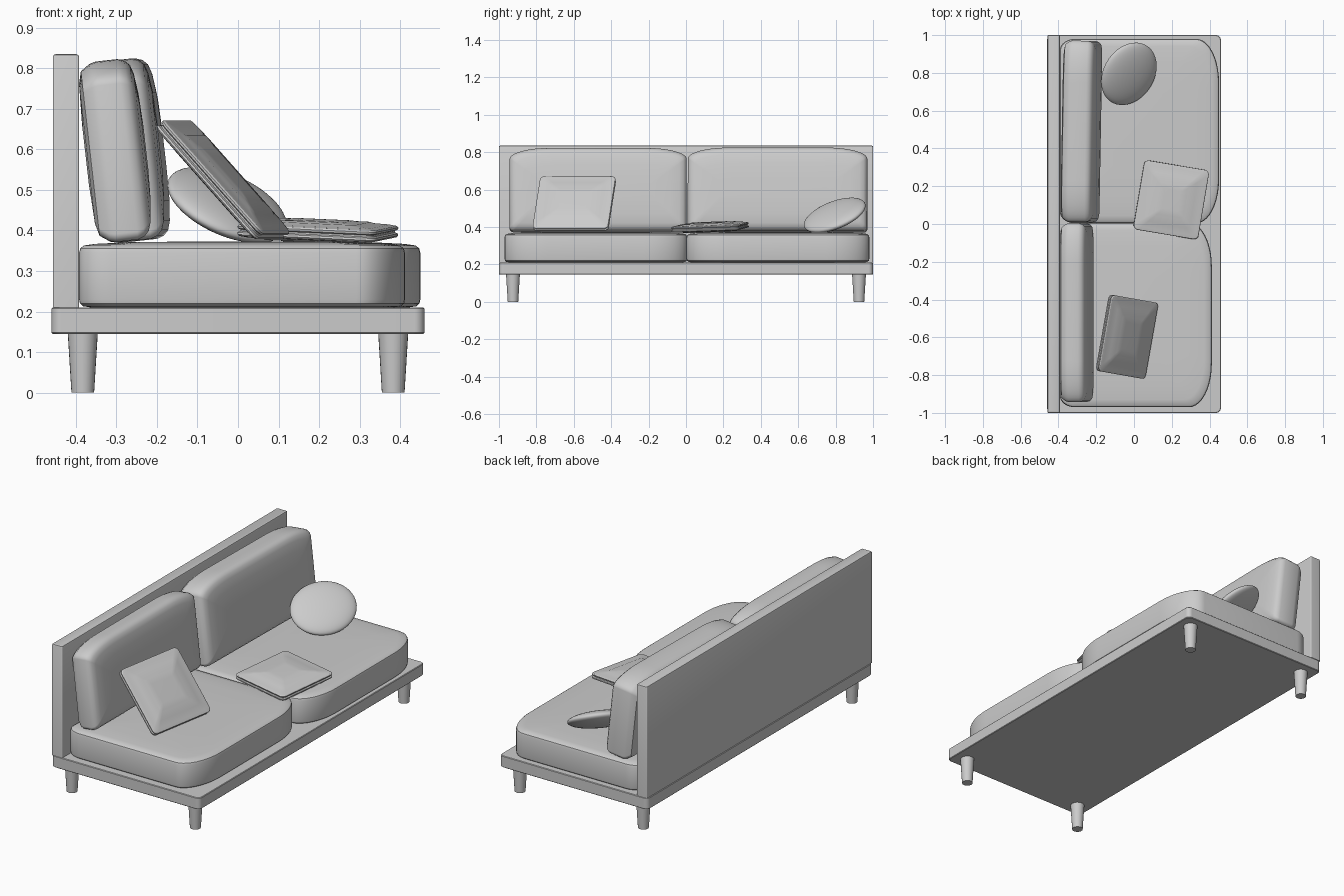
import bpy, bmesh
from math import sin, cos, pi, radians
from mathutils import Matrix, Vector

if "Cube" in bpy.data.objects:
    bpy.data.objects.remove(bpy.data.objects["Cube"])


def finish(name, bm, matrix=Matrix(), angle=35):
    bmesh.ops.recalc_face_normals(bm, faces=bm.faces)
    mesh = bpy.data.meshes.new(name)
    bm.to_mesh(mesh)
    bm.free()
    ob = bpy.data.objects.new(name, mesh)
    bpy.context.collection.objects.link(ob)
    ob.matrix_world = matrix
    bpy.ops.object.select_all(action='DESELECT')
    ob.select_set(True)
    bpy.context.view_layer.objects.active = ob
    bpy.ops.object.shade_smooth_by_angle(angle=radians(angle))
    return ob


def outline(hx, hy, corners, seg=10):
    """Rectangle with elliptical corners, order ++, -+, --, +-."""
    pts = []
    for k, (sx, sy) in enumerate([(1, 1), (-1, 1), (-1, -1), (1, -1)]):
        rx, ry = corners[k]
        for i in range(seg + 1):
            a = k * pi / 2 + i / seg * pi / 2
            pts.append((sx * (hx - rx) + rx * cos(a), sy * (hy - ry) + ry * sin(a)))
    return pts


def loft(name, hx, hy, corners, profile, matrix, angle=35):
    """Stack scaled outlines; profile is a list of (inset, height)."""
    bm = bmesh.new()
    pts = outline(hx, hy, corners)
    rings = [[bm.verts.new((x * (hx - i) / hx, y * (hy - i) / hy, z)) for x, y in pts]
             for i, z in profile]
    n = len(pts)
    for a, b in zip(rings, rings[1:]):
        for j in range(n):
            bm.faces.new((a[j], a[(j + 1) % n], b[(j + 1) % n], b[j]))
    bm.faces.new(rings[0])
    bm.faces.new(rings[-1])
    return finish(name, bm, matrix, angle)


def T(*v):
    return Matrix.Translation(v)


def R(deg, axis):
    return Matrix.Rotation(radians(deg), 4, axis)


# Platform and back panel
loft("base", 0.46, 1.0, [(0.025, 0.025)] * 4,
     [(0.003, 0.145), (0, 0.148), (0, 0.207), (0.003, 0.21)], Matrix())
loft("back_panel", 0.0325, 1.0, [(0.005, 0.005)] * 4,
     [(0, 0.21), (0, 0.828), (0.002, 0.833), (0.007, 0.835)], T(-0.4245, 0, 0))

# Tapered legs
for sx in (-1, 1):
    for sy in (-1, 1):
        bm = bmesh.new()
        bmesh.ops.create_cone(bm, cap_ends=True, segments=24, radius1=0.028,
                              radius2=0.037, depth=0.146)
        finish("leg", bm, T(sx * 0.383, sy * 0.925, 0.073))

# Seat cushions with softly rounded fronts
seat_profile = [(0.03, 0.21), (0.01, 0.213), (0.002, 0.22), (0, 0.23), (0, 0.345),
                (0.003, 0.356), (0.012, 0.363), (0.04, 0.367), (0.12, 0.371), (0.28, 0.373)]
for name, x1, y0, y1 in (("seat_cushion_left", 0.412, -0.97, 0.006),
                         ("seat_cushion_right", 0.45, 0.004, 0.98)):
    x0 = -0.392
    loft(name, (x1 - x0) / 2, (y1 - y0) / 2,
         [(0.12, 0.23), (0.08, 0.06), (0.08, 0.06), (0.12, 0.23)],
         seat_profile, T((x0 + x1) / 2, (y0 + y1) / 2, 0))

# Leaning back cushions: local x = width, y = height, z = thickness
upright = Matrix(((0, 0, 1, 0), (1, 0, 0, 0), (0, 1, 0, 0), (0, 0, 0, 1)))
for name, x, y0, y1, t, yaw in (("back_cushion_left", -0.302, -0.943, 0.004, 0.075, 0),
                                ("back_cushion_right", -0.277, 0.01, 0.97, 0.09, -1)):
    prof = [(0.15, -t), (0.05, -t + 0.004), (0.02, -t + 0.012), (0.004, -t + 0.035), (0, -t + 0.05),
            (0, t - 0.045), (0.006, t - 0.028), (0.018, t - 0.016), (0.04, t - 0.009),
            (0.09, t - 0.003), (0.17, t)]
    loft(name, (y1 - y0) / 2, 0.224, [(0.22, 0.06), (0.22, 0.06), (0.02, 0.02), (0.02, 0.02)],
         prof, T(x, (y0 + y1) / 2, 0.597) @ R(yaw, 'Z') @ R(-6.5, 'Y') @ upright)

# Square throw pillows with concentric stepped quilting
half = [(0.13, 0.027), (0.10, 0.026), (0.092, 0.024), (0.062, 0.023), (0.054, 0.020),
        (0.02, 0.017), (0.004, 0.014), (0, 0.010), (0.001, 0.005), (0.007, 0.002)]
quilt = [(i, -z) for i, z in half] + half[::-1]
loft("leaning_pillow", 0.188, 0.205, [(0.025, 0.025)] * 4, quilt,
     T(-0.037, -0.597, 0.525) @ R(-10, 'Z') @ R(48, 'Y'), 25)
loft("flat_pillow", 0.174, 0.186, [(0.025, 0.025)] * 4, quilt,
     T(0.197, 0.128, 0.399) @ R(-9.5, 'Z') @ R(2.5, 'Y') @ R(2, 'X'), 25)

# Round pillow: flattened sphere leaning against the back
bm = bmesh.new()
bmesh.ops.create_uvsphere(bm, u_segments=40, v_segments=24, radius=1)
bm.transform(Matrix(((0.147, 0, 0, 0), (0.041, 0.160, 0, 0),
                     (-0.048, 0.065, 0.048, 0), (0, 0, 0, 1))))
finish("round_pillow", bm, T(-0.027, 0.795, 0.463), 60)
